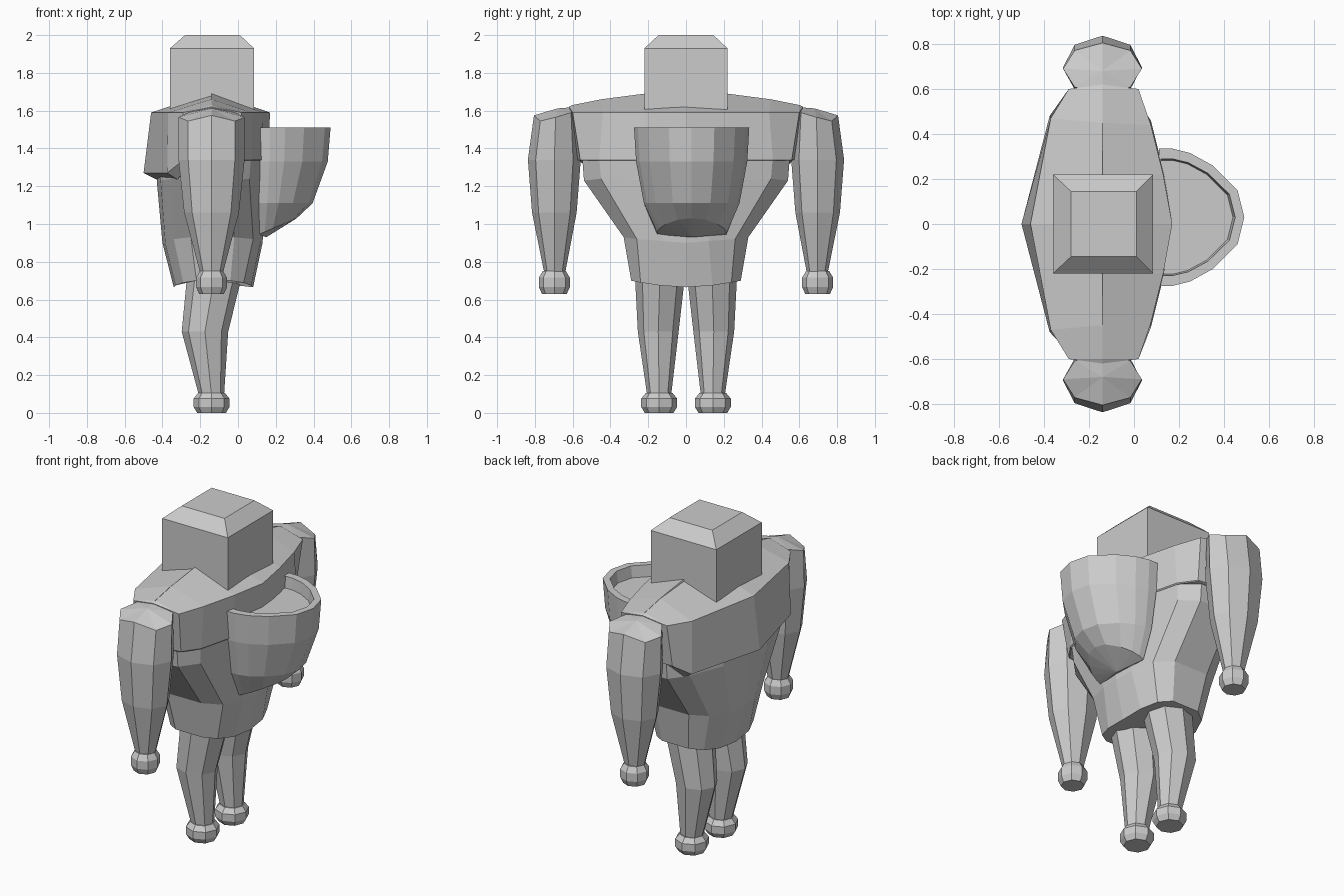
import bpy, bmesh, math

grey = bpy.data.materials.new("grey")
grey.diffuse_color = (0.6, 0.6, 0.6, 1)


def loft(name, rings, top=None, bottom=None):
    """Skin equal-length closed rings, ending in a flat cap or a fan to a point."""
    bm = bmesh.new()
    vs = [[bm.verts.new(p) for p in r] for r in rings]
    n = len(vs[0])
    for a, b in zip(vs, vs[1:]):
        for i in range(n):
            j = (i + 1) % n
            bm.faces.new((a[i], a[j], b[j], b[i]))
    for ring, apex in ((vs[0], bottom), (vs[-1], top)):
        if apex:
            c = bm.verts.new(apex)
            for i in range(n):
                bm.faces.new((ring[i], ring[(i + 1) % n], c))
        else:
            bm.faces.new(ring)
    bmesh.ops.recalc_face_normals(bm, faces=bm.faces)
    me = bpy.data.meshes.new(name)
    bm.to_mesh(me)
    bm.free()
    me.materials.append(grey)
    ob = bpy.data.objects.new(name, me)
    bpy.context.collection.objects.link(ob)
    return ob


def mirrored(half, cy=0.0):
    """Close a half ring whose first and last points lie on the plane y = cy."""
    return half + [(x, 2 * cy - y, z) for x, y, z in half[-2:0:-1]]


def rect(x0, x1, y, z):
    return [(x0, -y, z), (x1, -y, z), (x1, y, z), (x0, y, z)]


def octagon(cx, cy, rx, ry, z, s=1):
    return [(cx + rx * math.sin(k * math.pi / 4),
             s * (cy + ry * math.cos(k * math.pi / 4)), z) for k in range(8)]


# Head with bevelled crown
loft("head", [rect(-.36, .085, .22, 1.6), rect(-.36, .085, .22, 1.93),
              rect(-.28, .01, .145, 2.0)])

# Lower torso, tapering to the hips
loft("lower_torso", [
    mirrored([(-.34, 0, .665), (-.33, .14, .675), (-.29, .24, .69), (-.22, .29, .70),
              (-.04, .29, .70), (.03, .24, .69), (.07, .14, .675), (.08, 0, .665)]),
    mirrored([(-.40, 0, .90), (-.385, .12, .90), (-.34, .26, .92), (-.25, .33, .93),
              (-.02, .33, .93), (.08, .26, .92), (.12, .12, .91), (.13, 0, .90)]),
    mirrored([(-.43, 0, 1.23), (-.41, .22, 1.23), (-.34, .45, 1.24), (-.25, .54, 1.23),
              (-.03, .54, 1.23), (.06, .45, 1.24), (.125, .21, 1.23), (.15, 0, 1.23)]),
    mirrored([(-.42, 0, 1.36), (-.40, .22, 1.36), (-.32, .46, 1.36), (-.25, .55, 1.36),
              (-.03, .55, 1.36), (.07, .46, 1.36), (.13, .22, 1.36), (.155, 0, 1.36)]),
])

# Upper torso: overhanging chest, flat back and ridged shoulders
chest = [
    mirrored([(-.42, 0, 1.23), (-.32, .47, 1.235), (-.25, .55, 1.33), (-.14, .56, 1.335),
              (.0, .56, 1.335), (.07, .46, 1.335), (.13, .22, 1.335), (.155, 0, 1.335)]),
    mirrored([(-.50, 0, 1.27), (-.375, .48, 1.27), (-.30, .56, 1.33), (-.14, .58, 1.34),
              (.005, .56, 1.34), (.075, .46, 1.34), (.135, .22, 1.34), (.157, 0, 1.34)]),
    mirrored([(-.46, 0, 1.59), (-.37, .47, 1.59), (-.29, .6, 1.59), (-.14, .62, 1.62),
              (.02, .6, 1.59), (.075, .44, 1.59), (.13, .22, 1.59), (.17, 0, 1.59)]),
    mirrored([(-.141, 0, 1.695), (-.141, .45, 1.66), (-.141, .6, 1.63), (-.14, .61, 1.625),
              (-.139, .6, 1.63), (-.139, .45, 1.66), (-.139, .22, 1.69), (-.139, 0, 1.695)]),
]
loft("upper_torso", chest)

for s, side in ((1, "left"), (-1, "right")):
    # Arm with a sloping shoulder cap
    cap = [(x, y, z) for (x, y, _), z in zip(
        octagon(-.14, .69, .175, .115, 0, s),
        (1.575, 1.545, 1.565, 1.59, 1.62, 1.59, 1.565, 1.545))]
    loft(side + "_arm", [octagon(-.14, .695, .06, .055, .74, s),
                         octagon(-.14, .697, .145, .118, 1.06, s),
                         octagon(-.14, .697, .175, .14, 1.34, s), cap],
         top=(-.14, s * .68, 1.612))
    # Leg
    loft(side + "_leg", [octagon(-.14, .142, .066, .063, .09, s),
                         octagon(-.175, .147, .123, .108, .43, s),
                         octagon(-.125, .138, .145, .132, .72, s)])
    # Rounded hand and foot
    for part, cy, z0, h, r in (("hand", .697, .63, .12, .082), ("foot", .142, 0, .105, .095)):
        loft(side + "_" + part,
             [octagon(-.14, cy, r * k, r * k, z0 + h * t, s)
              for k, t in ((.8, 0), (1, .3), (1, .72), (.75, 1))])

# Basket on the back: a half-round bowl with a rim and a shallow floor
PLAN = [(0, 0), (0, .305), (.06, .305), (.14, .285), (.24, .23), (.35, .12), (.38, 0)]


def bowl(depth, width, z, tilt=0, x0=.11):
    k = depth / .38
    return mirrored([(x0 + x * k, .03 + y * width, z + tilt * x / .38)
                     for x, y in PLAN], .03)


loft("basket", [bowl(.20, .60, .945, .085), bowl(.285, .83, 1.11), bowl(.365, .965, 1.33),
                bowl(.38, 1, 1.51), bowl(.33, .85, 1.51, x0=.12),
                bowl(.32, .83, 1.44, x0=.12)],
     bottom=(.15, .03, .93))
